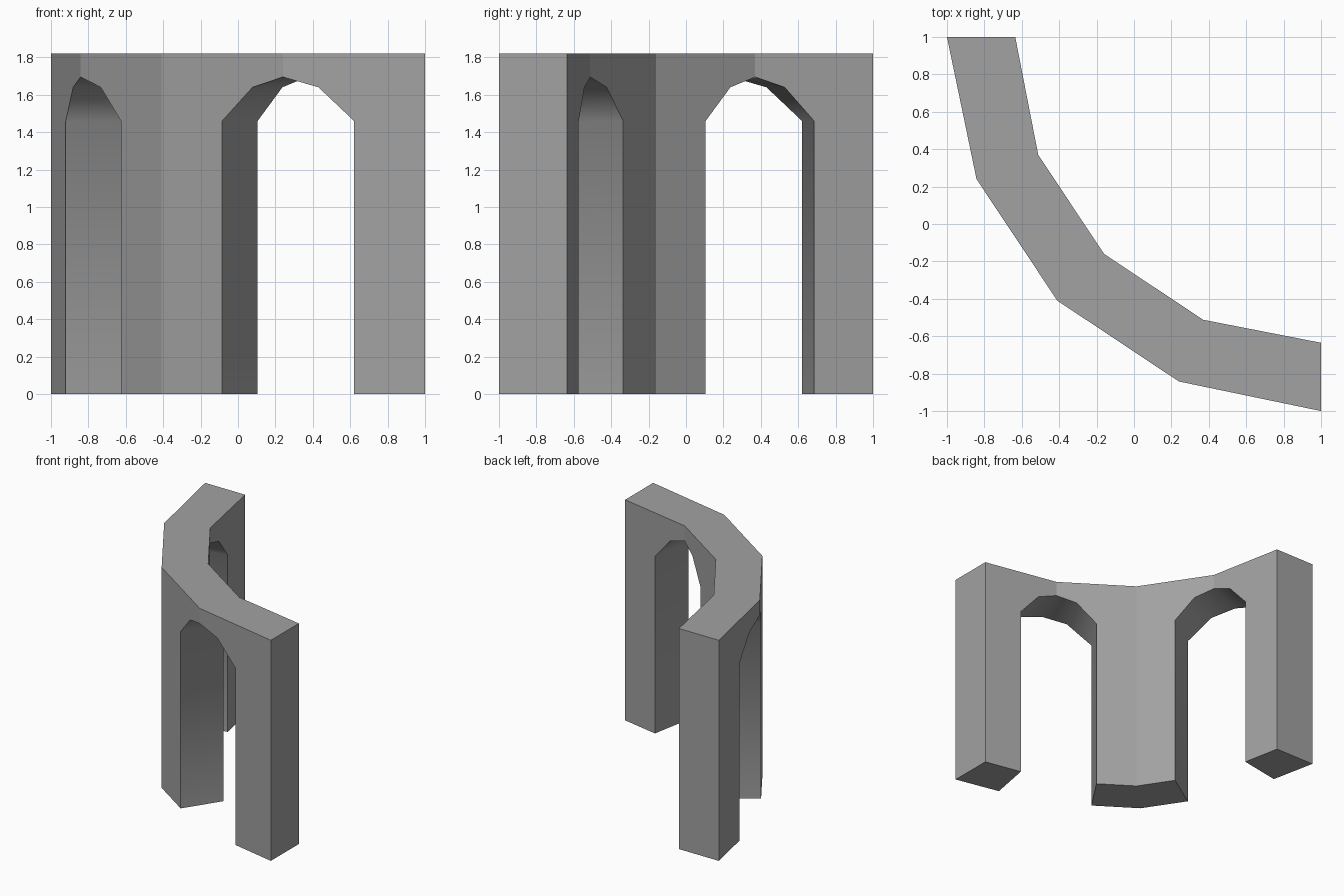
import bpy
import bmesh
from mathutils import Vector

cube = bpy.data.objects.get("Cube")
if cube:
    bpy.data.objects.remove(cube, do_unlink=True)

TOP, SPRING, SHOULDER, CROWN = 1.82, 1.46, 1.64, 1.695


def mirrored(half):
    """Complete a half plan by reflecting it across the x = y diagonal."""
    return [Vector(p) for p in half] + [Vector((y, x)) for x, y in half[-2::-1]]


# Plan of the curved wall, from one end to the other
outer = mirrored([(1, -1), (0.24, -0.842), (-0.41, -0.41)])
inner = mirrored([(1, -0.635), (0.37, -0.512), (-0.16, -0.16)])
SEGMENTS = len(outer) - 1

# Underside outline as (distance in segments, height): pier, arch, pier
arch = [(0, 0), (0.5, 0), (0.5, SPRING), (0.75, SHOULDER), (1, CROWN)]
arch += [(2 - s, z) for s, z in arch[-2::-1]]
underside = arch + [(s + 2, z) for s, z in arch[1:]]


def at(plan, s, z):
    i = min(int(s), SEGMENTS - 1)
    return plan[i].lerp(plan[i + 1], s - i).to_3d() + Vector((0, 0, z))


bm = bmesh.new()
low = [[bm.verts.new(at(plan, s, z)) for s, z in underside] for plan in (outer, inner)]
high = [[bm.verts.new(at(plan, i, TOP)) for i in range(SEGMENTS + 1)] for plan in (outer, inner)]

# Wall panels, one for each straight segment, and the top
for i in range(SEGMENTS):
    for bottom, top in zip(low, high):
        panel = [v for v, (s, z) in zip(bottom, underside) if i <= s <= i + 1]
        bm.faces.new(panel + [top[i + 1], top[i]])
    bm.faces.new((high[0][i], high[0][i + 1], high[1][i + 1], high[1][i]))

# Pier feet, jambs and smooth arch soffits
for j in range(len(underside) - 1):
    face = bm.faces.new((low[0][j], low[0][j + 1], low[1][j + 1], low[1][j]))
    face.smooth = underside[j][1] + underside[j + 1][1] > 0

# End faces
for k in (0, -1):
    bm.faces.new((low[0][k], low[1][k], high[1][k], high[0][k]))

bmesh.ops.recalc_face_normals(bm, faces=bm.faces)
# Keep the foot edges crisp
for edge in bm.edges:
    edge.smooth = edge.calc_face_angle(0) < 1

mesh = bpy.data.meshes.new("curved_arch_wall")
bm.to_mesh(mesh)
bm.free()
wall = bpy.data.objects.new("curved_arch_wall", mesh)
bpy.context.collection.objects.link(wall)

stone = bpy.data.materials.new("grey_stone")
stone.use_nodes = True
colour = (0.36, 0.36, 0.36, 1)
stone.diffuse_color = colour
stone.node_tree.nodes["Principled BSDF"].inputs["Base Color"].default_value = colour
mesh.materials.append(stone)
